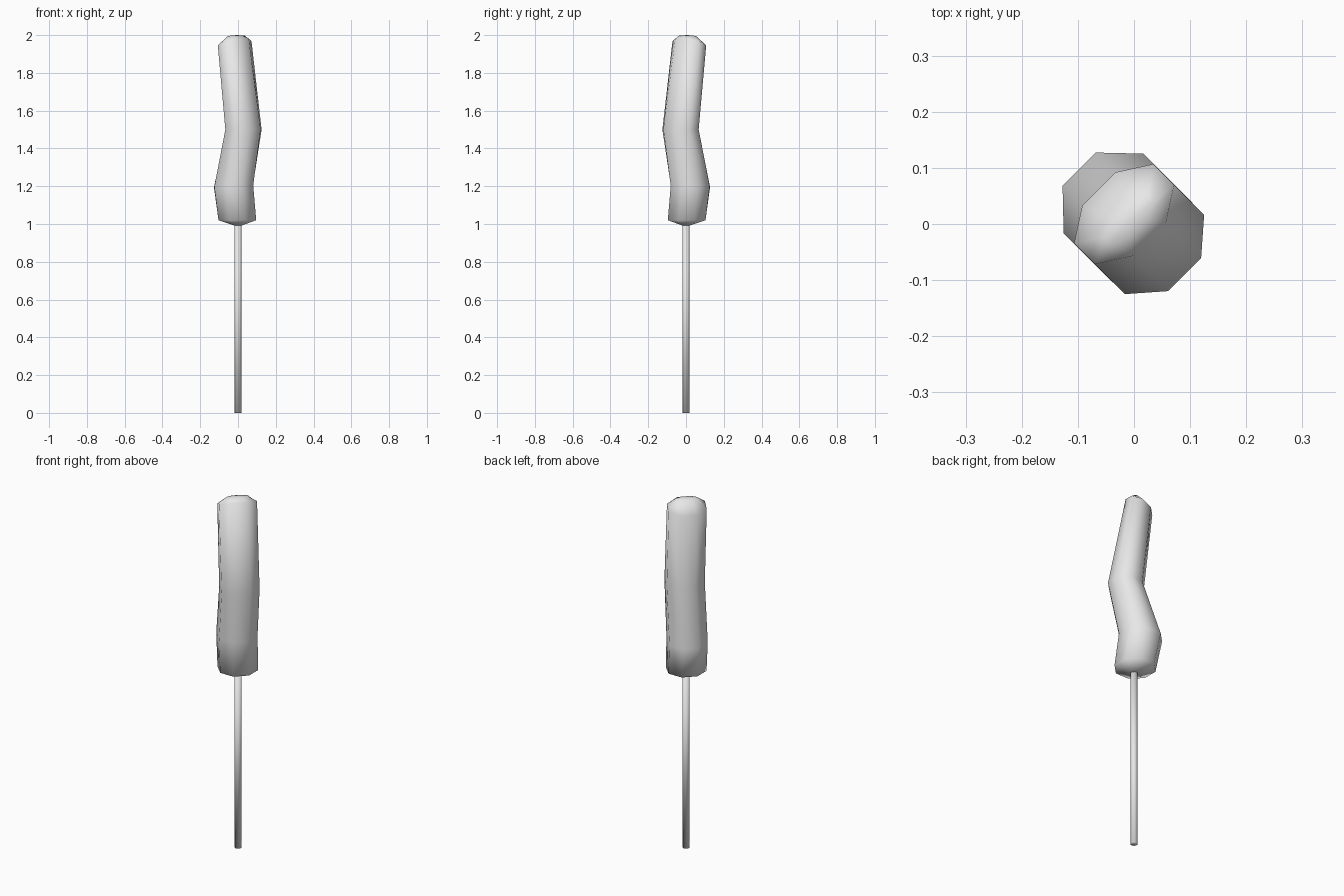
import bpy
import bmesh
from math import cos, sin, pi
from mathutils import Vector

cube = bpy.data.objects.get("Cube")
if cube:
    bpy.data.objects.remove(cube, do_unlink=True)

grey = bpy.data.materials.new("pale_grey")
grey.use_nodes = True
colour = (0.8, 0.8, 0.8, 1)
grey.diffuse_color = colour
grey.node_tree.nodes["Principled BSDF"].inputs["Base Color"].default_value = colour

SIDES = 8
LONG = Vector((1, 1, 0)).normalized()    # broad axis of the head
BEND = Vector((1, -1, 0)).normalized()   # direction in which the head bends


def loft(name, rings, bottom, top):
    """Skin elliptical rings (shift, z, broad radius, bend radius, slope), closed to two points."""
    bm = bmesh.new()
    loops = []
    for shift, z, a, b, slope in rings:
        loop = []
        for i in range(SIDES):
            t = 2 * pi * (i + 0.5) / SIDES
            p = LONG * a * cos(t) + BEND * (shift + b * sin(t))
            p.z = z + slope * b * sin(t)
            loop.append(bm.verts.new(p))
        loops.append(loop)
    low = bm.verts.new(BEND * bottom[0] + Vector((0, 0, bottom[1])))
    high = bm.verts.new(BEND * top[0] + Vector((0, 0, top[1])))
    for i in range(SIDES):
        j = (i + 1) % SIDES
        for under, over in zip(loops, loops[1:]):
            bm.faces.new((under[i], under[j], over[j], over[i]))
        bm.faces.new((low, loops[0][j], loops[0][i]))
        bm.faces.new((high, loops[-1][i], loops[-1][j]))
    bmesh.ops.recalc_face_normals(bm, faces=bm.faces)
    for face in bm.faces:
        face.smooth = True
    mesh = bpy.data.meshes.new(name)
    bm.to_mesh(mesh)
    bm.free()
    mesh.materials.append(grey)
    obj = bpy.data.objects.new(name, mesh)
    bpy.context.collection.objects.link(obj)
    return obj


# Crooked seed head with a slanted, rounded tip
loft("seed_head", [
    (-0.005, 1.02, 0.108, 0.108, 0.0),
    (-0.033, 1.20, 0.109, 0.114, 0.05),
    (0.041, 1.50, 0.108, 0.094, 0.0),
    (-0.025, 1.957, 0.108, 0.069, 0.4),
    (-0.012, 1.996, 0.058, 0.024, 0.1),
], (0, 0.985), (-0.012, 2.0))

# Thin straight stem
loft("stem", [
    (0, 0.0, 0.019, 0.019, 0),
    (0, 1.02, 0.019, 0.019, 0),
], (0, 0.0), (0, 1.02))
